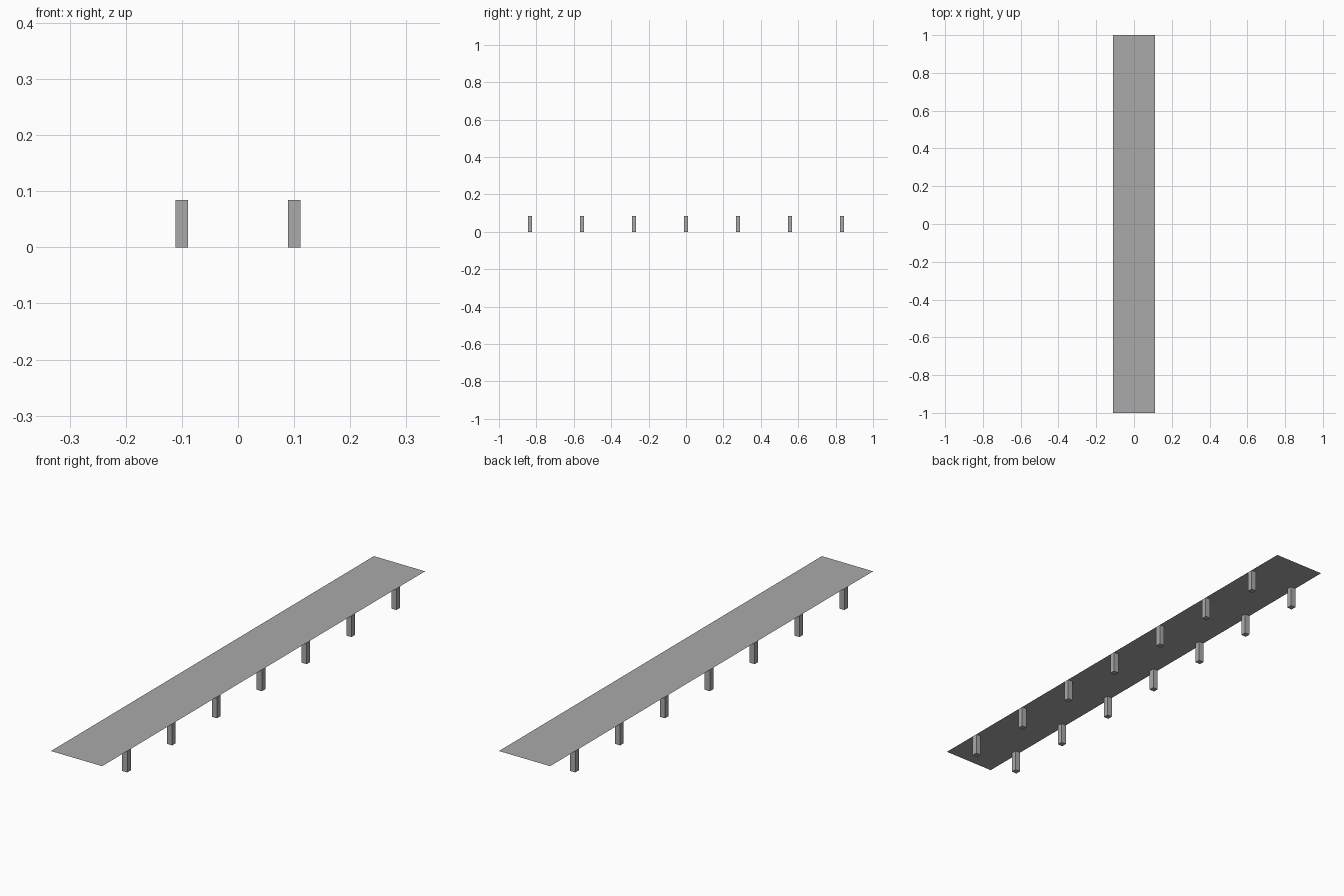
import bpy

cube = bpy.data.objects.get("Cube")
if cube:
    bpy.data.objects.remove(cube, do_unlink=True)

HALF_WIDTH = 0.111
HEIGHT = 0.084
POST = 0.022
SPACING = 0.2778

# One plain grey for everything
grey = bpy.data.materials.new("concrete grey")
grey.use_nodes = True
colour = (0.4, 0.4, 0.4, 1)
grey.diffuse_color = colour
grey.node_tree.nodes["Principled BSDF"].inputs["Base Color"].default_value = colour


def finish(name, scale):
    obj = bpy.context.object
    obj.name = name
    obj.scale = scale
    bpy.ops.object.transform_apply(location=False, rotation=False, scale=True)
    obj.data.materials.append(grey)
    return obj


# Thin flat deck
bpy.ops.mesh.primitive_plane_add(size=1, location=(0, 0, HEIGHT))
finish("deck", (2 * HALF_WIDTH, 2, 1))

# Two rows of square posts flush with the deck's long edges
for side, label in ((-1, "right"), (1, "left")):
    for i in range(-3, 4):
        x = side * (HALF_WIDTH - POST / 2)
        bpy.ops.mesh.primitive_cube_add(size=1, location=(x, i * SPACING, HEIGHT / 2))
        finish(f"{label}_post_{i + 4}", (POST, POST, HEIGHT))
